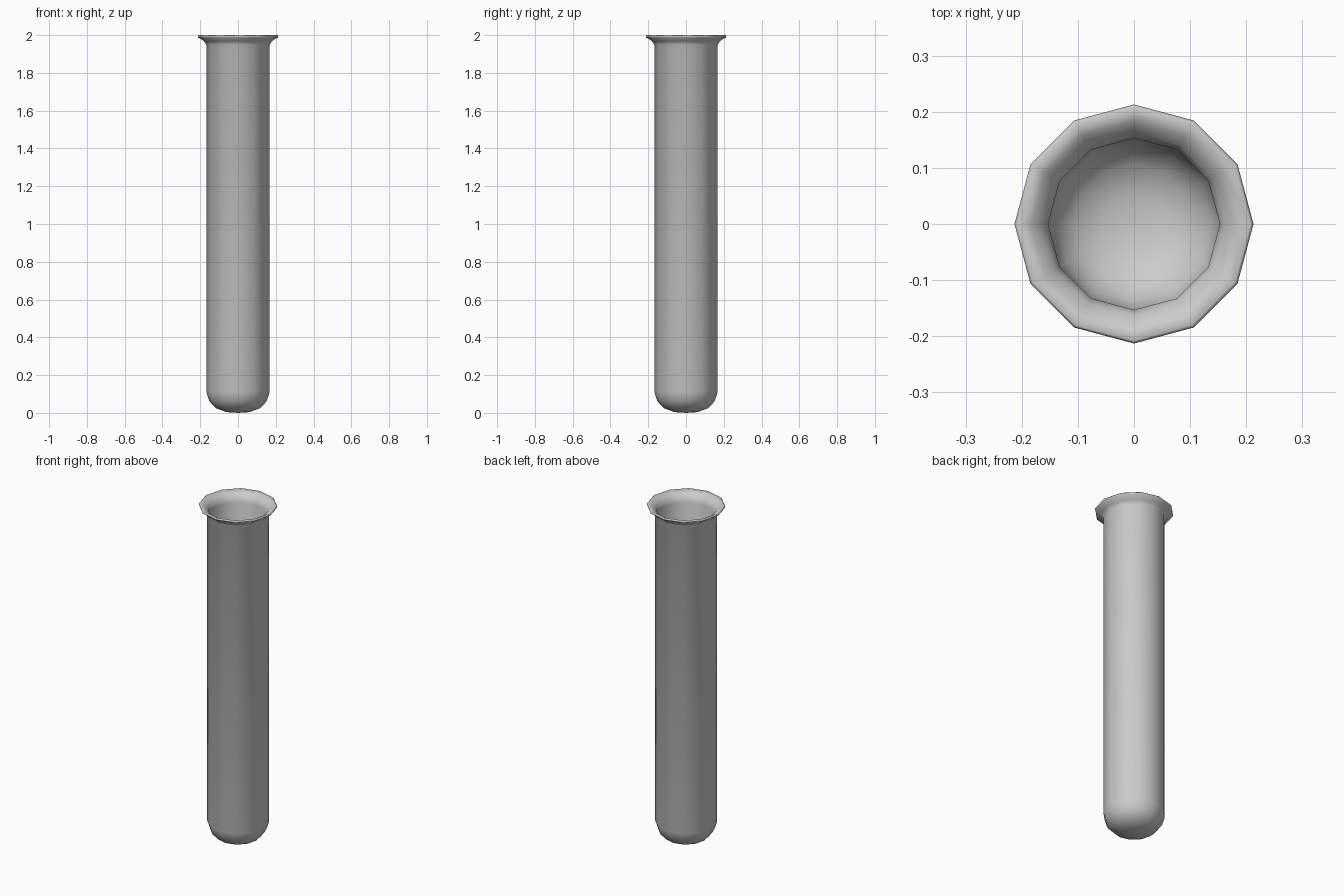
import bpy, bmesh, math

if "Cube" in bpy.data.objects:
    bpy.data.objects.remove(bpy.data.objects["Cube"])

# Tube cross-section (radius, z): outer wall up, over the flared lip, inner wall down
outer = [(0, 0), (0.06, 0.004), (0.118, 0.025), (0.152, 0.062), (0.168, 0.112),
         (0.168, 1.948), (0.18, 1.968), (0.211, 1.988)]
lip = [(0.213, 1.995), (0.208, 2.0)]
inner = [(0.183, 1.987), (0.163, 1.97), (0.153, 1.94), (0.153, 0.115),
         (0.138, 0.072), (0.108, 0.038), (0.055, 0.019), (0, 0.015)]

# Lathe the section into a 12-sided tube
bm = bmesh.new()
verts = [bm.verts.new((r, 0, z)) for r, z in outer + lip + inner]
edges = [bm.edges.new(pair) for pair in zip(verts, verts[1:])]
bmesh.ops.spin(bm, geom=verts + edges, cent=(0, 0, 0), axis=(0, 0, 1),
               angle=math.tau, steps=12, use_merge=False)
bmesh.ops.remove_doubles(bm, verts=bm.verts, dist=0.0005)
bmesh.ops.recalc_face_normals(bm, faces=bm.faces)
for face in bm.faces:
    face.smooth = True

mesh = bpy.data.meshes.new("test_tube")
bm.to_mesh(mesh)
bm.free()
tube = bpy.data.objects.new("test_tube", mesh)
bpy.context.collection.objects.link(tube)
